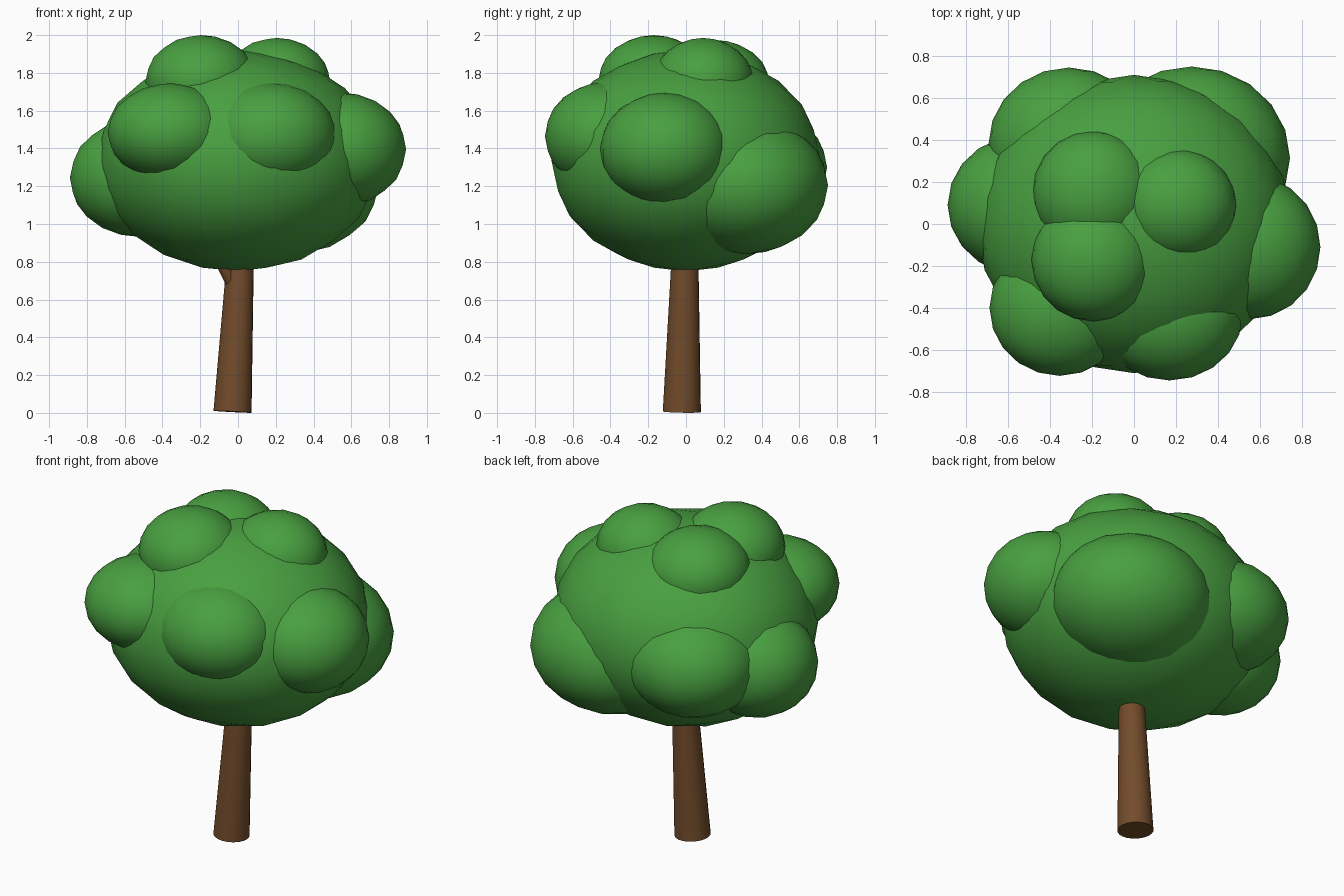
import bpy
import bmesh
import math
from mathutils import Vector

if "Cube" in bpy.data.objects:
    bpy.data.objects.remove(bpy.data.objects["Cube"])


def material(name, rgb):
    m = bpy.data.materials.new(name)
    m.diffuse_color = (*rgb, 1)
    m.use_nodes = True
    m.node_tree.nodes["Principled BSDF"].inputs["Base Color"].default_value = m.diffuse_color
    return m


LEAF = material("leaf green", (0.066, 0.35, 0.052))
BARK = material("bark brown", (0.17, 0.072, 0.024))


def finish(name, bm, mat, angle):
    mesh = bpy.data.meshes.new(name)
    bm.to_mesh(mesh)
    bm.free()
    mesh.materials.append(mat)
    ob = bpy.data.objects.new(name, mesh)
    bpy.context.collection.objects.link(ob)
    bpy.ops.object.select_all(action='DESELECT')
    ob.select_set(True)
    bpy.context.view_layer.objects.active = ob
    bpy.ops.object.shade_smooth_by_angle(angle=math.radians(angle))
    return ob


def foliage(name, centre, radii):
    bm = bmesh.new()
    bmesh.ops.create_icosphere(bm, subdivisions=3, radius=1)
    for v in bm.verts:
        v.co = Vector(c + r * p for c, r, p in zip(centre, radii, v.co))
    finish(name, bm, LEAF, 60)


def limb(name, start, end, r1, r2):
    # tapered round limb between two points
    a, b = Vector(start), Vector(end)
    bm = bmesh.new()
    bmesh.ops.create_cone(bm, cap_ends=True, segments=20, radius1=r1,
                          radius2=r2, depth=(b - a).length)
    ob = finish(name, bm, BARK, 40)
    ob.location = (a + b) / 2
    ob.rotation_euler = (b - a).to_track_quat('Z', 'Y').to_euler()


# Trunk and the small branch that vanishes into the crown
limb("trunk", (-0.029, -0.022, 0.006), (0.027, 0.0, 1.1), 0.101, 0.061)
limb("branch", (0.0, -0.01, 0.63), (-0.2, -0.12, 1.0), 0.035, 0.025)

# Crown: one large mass with clumps around the sides and on top
foliage("crown", (0, 0, 1.335), (0.75, 0.712, 0.585))
CLUMPS = {
    "front_left_clump": ((-0.355, -0.40, 1.485), (0.335, 0.325, 0.26)),
    "front_right_clump": ((0.17, -0.43, 1.465), (0.35, 0.317, 0.285)),
    "right_clump": ((0.55, -0.11, 1.395), (0.34, 0.345, 0.30)),
    "back_right_clump": ((0.275, 0.315, 1.205), (0.47, 0.437, 0.365)),
    "back_left_clump": ((-0.31, 0.38, 1.30), (0.385, 0.367, 0.31)),
    "left_clump": ((-0.53, 0.09, 1.245), (0.36, 0.335, 0.312)),
    "top_back_clump": ((-0.19, 0.15, 1.735), (0.295, 0.295, 0.24)),
    "top_front_clump": ((-0.195, -0.17, 1.755), (0.295, 0.295, 0.245)),
    "top_right_clump": ((0.205, 0.09, 1.745), (0.285, 0.27, 0.24)),
}
for name, (centre, radii) in CLUMPS.items():
    foliage(name, centre, radii)
